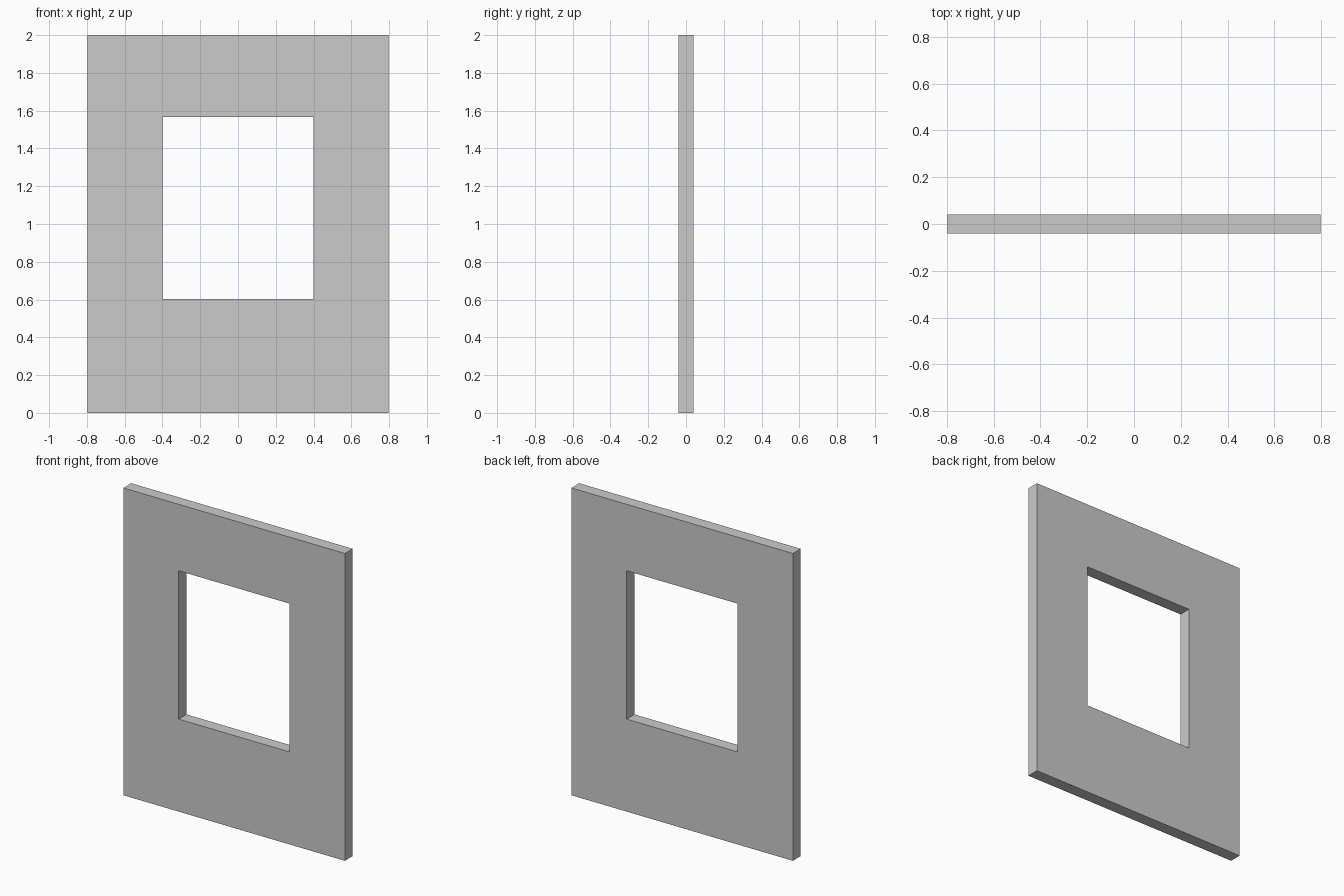
import bpy, bmesh

if "Cube" in bpy.data.objects:
    bpy.data.objects.remove(bpy.data.objects["Cube"])

WIDTH, HEIGHT, DEPTH = 1.595, 2.0, 0.08
HOLE_WIDTH, HOLE_BOTTOM, HOLE_TOP = 0.798, 0.602, 1.567


def rectangle(bm, width, bottom, top):
    """Corner loop of an upright rectangle on the front plane."""
    w, y = width / 2, -DEPTH / 2
    return [bm.verts.new((x, y, z)) for x, z in
            ((-w, bottom), (w, bottom), (w, top), (-w, top))]


bm = bmesh.new()

# Front face: a ring of four quads around the window opening
outer = rectangle(bm, WIDTH, 0, HEIGHT)
inner = rectangle(bm, HOLE_WIDTH, HOLE_BOTTOM, HOLE_TOP)
for i in range(4):
    j = (i + 1) % 4
    bm.faces.new((outer[i], outer[j], inner[j], inner[i]))

# Thickness: extrude the ring backwards, keeping the front face
ring = bmesh.ops.extrude_face_region(bm, geom=bm.faces[:], use_keep_orig=True)
back = [g for g in ring["geom"] if isinstance(g, bmesh.types.BMVert)]
bmesh.ops.translate(bm, verts=back, vec=(0, DEPTH, 0))
bmesh.ops.recalc_face_normals(bm, faces=bm.faces[:])

# Wall panel object
mesh = bpy.data.meshes.new("window_wall_panel")
bm.to_mesh(mesh)
bm.free()
panel = bpy.data.objects.new("window_wall_panel", mesh)
bpy.context.collection.objects.link(panel)
